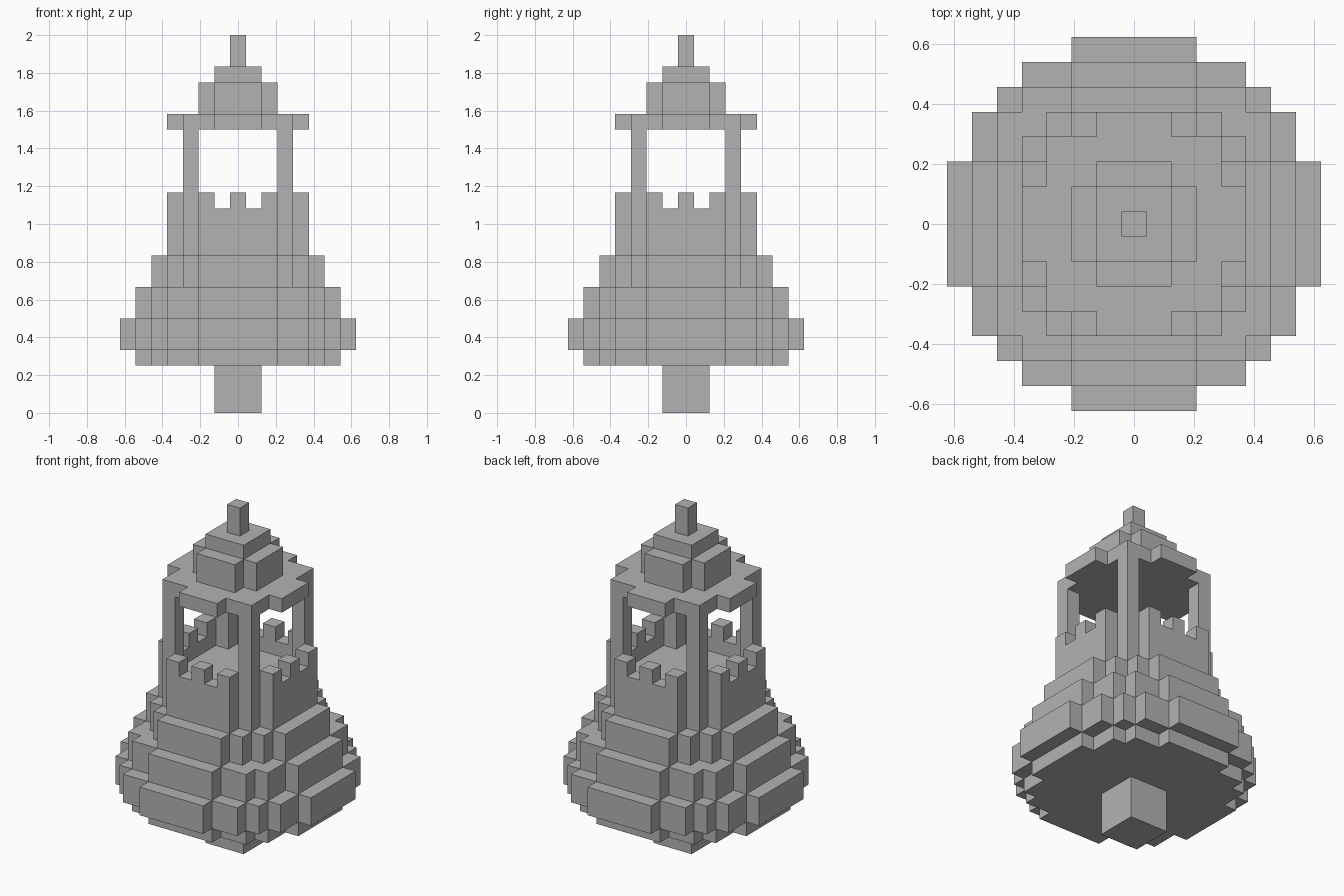
import bpy, bmesh
from math import pi
from mathutils import Matrix

U = 1 / 12  # edge of one block

old = bpy.data.objects.get("Cube")
if old:
    bpy.data.objects.remove(old, do_unlink=True)

stone = bpy.data.materials.new("grey_stone")
stone.use_nodes = True
stone.diffuse_color = (0.45, 0.45, 0.45, 1)
stone.node_tree.nodes["Principled BSDF"].inputs["Base Color"].default_value = (0.45, 0.45, 0.45, 1)


def prism(name, outline, height, matrix=Matrix()):
    """Extrude a flat outline upward, place it, then scale blocks to units."""
    bm = bmesh.new()
    face = bm.faces.new([bm.verts.new((x, y, 0)) for x, y in outline])
    new = bmesh.ops.extrude_face_region(bm, geom=[face])["geom"]
    bmesh.ops.translate(bm, vec=(0, 0, height),
                        verts=[v for v in new if isinstance(v, bmesh.types.BMVert)])
    bmesh.ops.recalc_face_normals(bm, faces=bm.faces)
    bm.transform(Matrix.Scale(U, 4) @ matrix)
    mesh = bpy.data.meshes.new(name)
    bm.to_mesh(mesh)
    bm.free()
    mesh.materials.append(stone)
    obj = bpy.data.objects.new(name, mesh)
    bpy.context.collection.objects.link(obj)
    return obj


def stepped(corners):
    """Close a quarter of a stepped plan by turning it four times."""
    quarter = []
    for i, (x, y) in enumerate(corners):
        quarter.append((x, y))
        if i + 1 < len(corners):
            quarter.append((corners[i + 1][0], y))
    outline = []
    for _ in range(4):
        outline += quarter
        quarter = [(-y, x) for x, y in quarter]
    return outline


def tier(name, z0, z1, corners):
    # the plan is symmetric about its diagonal
    full = corners + [(y, x) for x, y in reversed(corners) if x != y]
    prism(name, stepped(full), z1 - z0, Matrix.Translation((0, 0, z0)))


# Stem and swelling body
bulge = [(6.5, 2.5), (5.5, 4.5)]
tier("stem", 0, 3, [(1.5, 1.5)])
tier("body_underside", 3, 4, bulge)
tier("body_widest", 4, 6, [(7.5, 2.5), (6.5, 4.5), (5.5, 5.5)])
tier("body_upper", 6, 8, bulge)
tier("body_shoulder", 8, 10, [(5.5, 2.5), (4.5, 3.5), (3.5, 3.5)])
tier("tower", 10, 12, [(4.5, 2.5), (3.5, 3.5)])

# Battlements: a notched wall on each side
top = []
for tooth in (2, 0, -2):
    top += [(tooth + 0.5, 13), (tooth + 0.5, 14), (tooth - 0.5, 14), (tooth - 0.5, 13)]
wall = [(-2.5, 12), (2.5, 12)] + top[1:-1]
stand = Matrix.Translation((0, -3.5, 0)) @ Matrix.Rotation(pi / 2, 4, "X")
post = [(2.5, 2.5), (3.5, 2.5), (3.5, 3.5), (2.5, 3.5)]
for i, side in enumerate(("front", "left", "back", "right")):
    turn = Matrix.Rotation(i * pi / 2, 4, "Z")
    prism(side + "_battlement", wall, 1, turn @ stand)
    # Corner posts holding the roof
    prism("corner_post_%d" % (i + 1), post, 6, turn @ Matrix.Translation((0, 0, 12)))

# Roof and spike
tier("roof_plate", 18, 19, [(4.5, 1.5), (3.5, 3.5)])
tier("roof_middle", 19, 21, [(2.5, 1.5), (1.5, 1.5)])
tier("roof_cap", 21, 22, [(1.5, 1.5)])
tier("spike", 22, 24, [(0.5, 0.5)])
